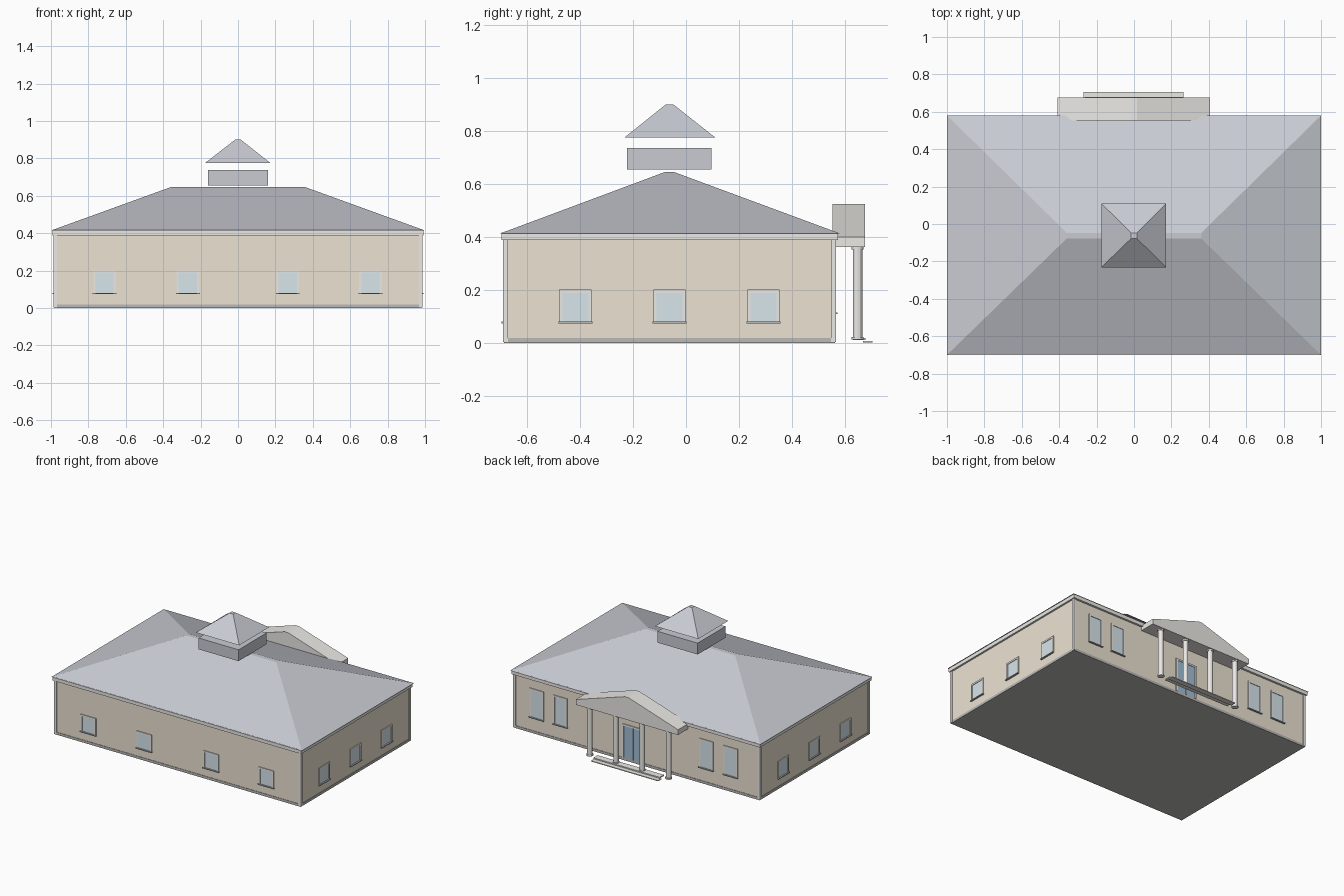
import bpy, bmesh, math
from mathutils import Matrix, Vector

if "Cube" in bpy.data.objects:
    bpy.data.objects.remove(bpy.data.objects["Cube"])


def mat(name, r, g, b):
    m = bpy.data.materials.new(name)
    m.diffuse_color = (r, g, b, 1)
    m.use_nodes = True
    m.node_tree.nodes["Principled BSDF"].inputs["Base Color"].default_value = m.diffuse_color
    return m


WALL = mat("tan_wall", 0.84, 0.77, 0.65)
ROOF = mat("slate_roof", 0.58, 0.60, 0.65)
TRIM = mat("pale_trim", 0.83, 0.82, 0.79)
GLASS = mat("window_glass", 0.69, 0.79, 0.84)
DOOR = mat("blue_door", 0.36, 0.52, 0.67)
DARK = mat("dark_stone", 0.50, 0.49, 0.48)


def finish(name, bm, m):
    bmesh.ops.recalc_face_normals(bm, faces=bm.faces[:])
    me = bpy.data.meshes.new(name)
    bm.to_mesh(me)
    bm.free()
    ob = bpy.data.objects.new(name, me)
    bpy.context.collection.objects.link(ob)
    me.materials.append(m)
    return ob


def box(name, x, y, z, m, M=Matrix()):
    """Box from (min, max) ranges, optionally moved by M."""
    bm = bmesh.new()
    bmesh.ops.create_cube(bm, size=1)
    for v in bm.verts:
        v.co = M @ Vector(((r[0] + r[1]) / 2 + c * (r[1] - r[0]) for r, c in zip((x, y, z), v.co)))
    return finish(name, bm, m)


def hip(name, x, y, z, tx, ty, m):
    """Hipped solid: rectangle x,y at z[0], smaller rectangle tx,ty at z[1]."""
    bm = bmesh.new()
    rings = []
    for (a, b, h) in ((x, y, z[0]), (tx, ty, z[1])):
        rings.append([bm.verts.new((a[i], b[j], h)) for i, j in ((0, 0), (1, 0), (1, 1), (0, 1))])
    lo, hi = rings
    bm.faces.new(lo)
    bm.faces.new(hi)
    for i in range(4):
        k = (i + 1) % 4
        bm.faces.new((lo[i], lo[k], hi[k], hi[i]))
    return finish(name, bm, m)


def prism(name, profile, y, m):
    """Extrude an x,z profile along y."""
    bm = bmesh.new()
    f = bm.faces.new([bm.verts.new((px, y[0], pz)) for px, pz in profile])
    ext = bmesh.ops.extrude_face_region(bm, geom=[f])["geom"]
    for v in ext:
        if isinstance(v, bmesh.types.BMVert):
            v.co.y = y[1]
    return finish(name, bm, m)


# body, base course and corner boards
XW, Y0, Y1 = 0.98, -0.685, 0.56
box("walls", (-XW, XW), (Y0, Y1), (0.003, 0.395), WALL)
box("base_course", (-0.983, 0.983), (-0.688, 0.563), (0, 0.018), DARK)
for sx in (-1, 1):
    for cy, sy in ((Y0, -1), (Y1, 1)):
        xs = sorted((sx * 0.968, sx * 0.986))
        ys = sorted((cy - sy * 0.012, cy + sy * 0.006))
        box("corner_board", xs, ys, (0.003, 0.39), TRIM)

# eaves and main roof
box("eave_fascia", (-0.993, 0.993), (-0.697, 0.575), (0.388, 0.416), TRIM)
hip("main_roof", (-1, 1), (-0.70, 0.58), (0.414, 0.646),
    (-0.36, 0.36), (-0.078, -0.047), ROOF)

# cupola: box with a separate cap above it
box("cupola_base", (-0.16, 0.16), (-0.222, 0.096), (0.655, 0.737), ROOF)
hip("cupola_cap", (-0.175, 0.172), (-0.232, 0.11), (0.776, 0.90),
    (-0.015, 0.015), (-0.077, -0.047), ROOF)


def window(M, w, z0, z1):
    """Window facing local -y on the wall plane y = 0."""
    h, t = w / 2, 0.012
    box("window_glass", (-h, h), (-0.002, 0.004), (z0, z1), GLASS, M)
    for s in (-1, 1):
        xs = sorted((s * (h - t / 2), s * (h + t / 2)))
        box("window_jamb", xs, (-0.006, 0.004), (z0, z1), TRIM, M)
    box("window_head", (-h - t / 2, h + t / 2), (-0.006, 0.004), (z1 - t / 2, z1 + t / 2), TRIM, M)
    box("window_sill", (-h - 0.009, h + 0.009), (-0.012, 0.004), (z0 - 0.006, z0), DARK, M)


def wall_frame(x, y, turn):
    return Matrix.Translation((x, y, 0)) @ Matrix.Rotation(math.radians(turn), 4, "Z")


for x in (-0.714, -0.268, 0.266, 0.708):
    window(wall_frame(x, Y0, 0), 0.11, 0.08, 0.195)
for y in (-0.418, -0.062, 0.293):
    window(wall_frame(XW, y, 90), 0.11, 0.08, 0.195)
    window(wall_frame(-XW, y, -90), 0.11, 0.08, 0.195)
for x in (0.80, 0.61, -0.555, -0.75):
    window(wall_frame(x, Y1, 180), 0.10, 0.115, 0.315)

# entrance door
D = wall_frame(0.03, Y1, 180)
box("door", (-0.075, 0.075), (-0.003, 0.004), (0.018, 0.25), DOOR, D)
for s in (-1, 1):
    box("door_jamb", sorted((s * 0.073, s * 0.085)), (-0.007, 0.004), (0.018, 0.25), TRIM, D)
box("door_head", (-0.085, 0.085), (-0.007, 0.004), (0.25, 0.262), TRIM, D)
box("door_meeting_rail", (-0.003, 0.003), (-0.005, 0.004), (0.018, 0.25), DARK, D)

# portico pediment
prism("pediment", [(-0.41, 0.362), (0.407, 0.362), (0.407, 0.40), (0.015, 0.525),
                   (-0.015, 0.525), (-0.41, 0.40)], (0.553, 0.676), TRIM)

# columns with plinths and capitals
for x in (-0.315, -0.105, 0.105, 0.315):
    bm = bmesh.new()
    for r, z0, z1 in ((0.023, 0.012, 0.022), (0.018, 0.022, 0.352), (0.022, 0.352, 0.364)):
        bmesh.ops.create_cone(bm, cap_ends=True, segments=12, radius1=r, radius2=r, depth=z1 - z0,
                              matrix=Matrix.Translation((x, 0.648, (z0 + z1) / 2)))
    finish("column", bm, TRIM)

# entrance steps
box("upper_step", (-0.265, 0.265), (0.63, 0.678), (0.01, 0.018), TRIM)
box("lower_step", (-0.27, 0.265), (0.668, 0.705), (0.001, 0.007), TRIM)
